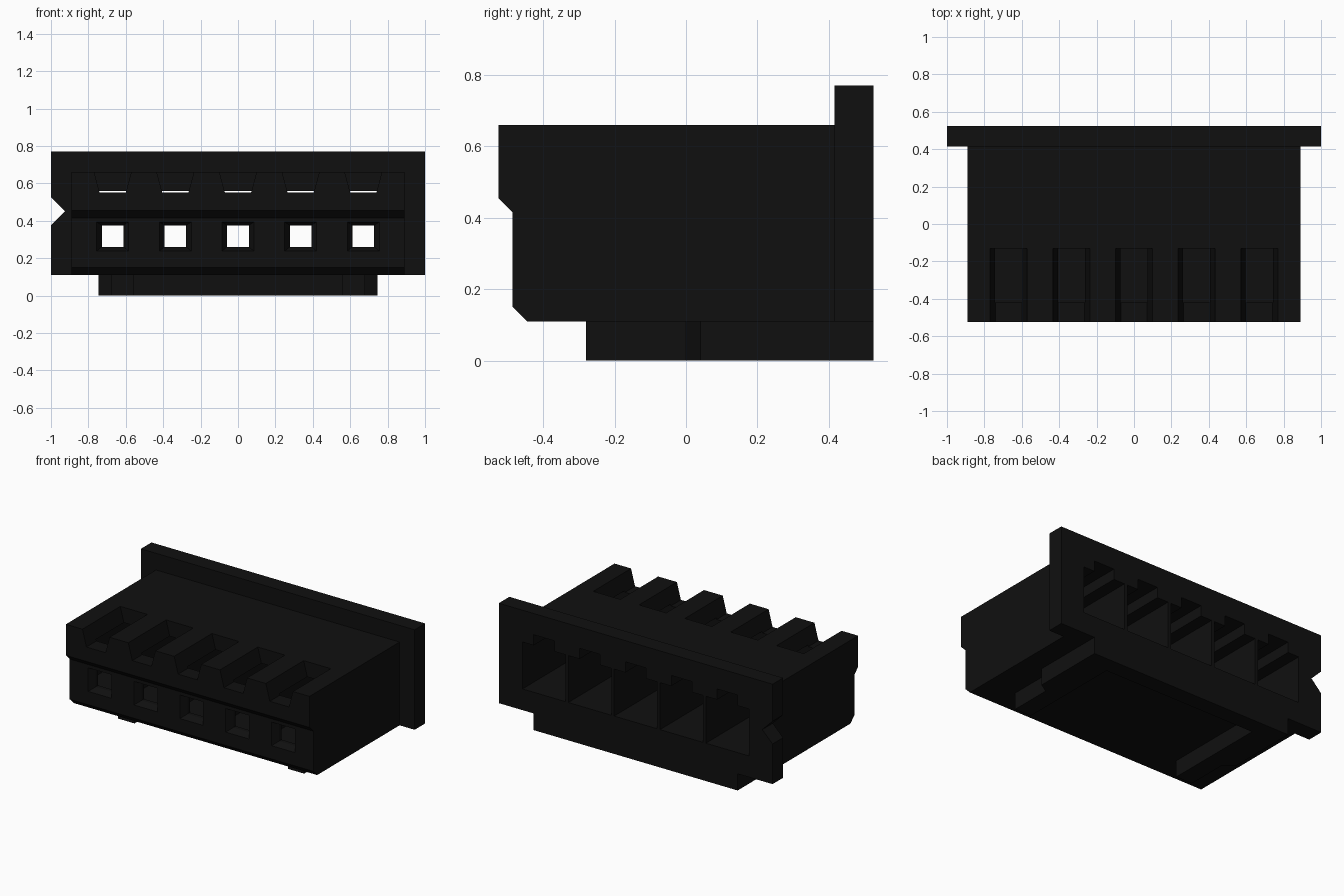
import bpy, bmesh

if "Cube" in bpy.data.objects:
    bpy.data.objects.remove(bpy.data.objects["Cube"])

PITCH = 0.335
CENTRES = [PITCH * i for i in range(-2, 3)]


def loft(name, ring_a, ring_b):
    """Closed solid between two matching rings of 3D points."""
    bm = bmesh.new()
    a = [bm.verts.new(p) for p in ring_a]
    b = [bm.verts.new(p) for p in ring_b]
    bm.faces.new(a)
    bm.faces.new(b[::-1])
    n = len(a)
    for i in range(n):
        j = (i + 1) % n
        bm.faces.new((a[i], b[i], b[j], a[j]))
    bmesh.ops.recalc_face_normals(bm, faces=bm.faces)
    me = bpy.data.meshes.new(name)
    bm.to_mesh(me)
    bm.free()
    ob = bpy.data.objects.new(name, me)
    bpy.context.collection.objects.link(ob)
    return ob


def prism(name, pts, axis, lo, hi):
    """Extrude a 2D outline along the given axis."""
    def ring(t):
        return [p[:axis] + (t,) + p[axis:] for p in pts]
    return loft(name, ring(lo), ring(hi))


def rect(x, half, z0, z1, half_top=None):
    top = half if half_top is None else half_top
    return [(x - half, z0), (x + half, z0), (x + top, z1), (x - top, z1)]


def combine(target, tool, operation):
    mod = target.modifiers.new("combine", 'BOOLEAN')
    mod.operation = operation
    mod.solver = 'EXACT'
    mod.object = tool
    bpy.context.view_layer.update()
    deps = bpy.context.evaluated_depsgraph_get()
    mesh = bpy.data.meshes.new_from_object(target.evaluated_get(deps))
    target.modifiers.clear()
    target.data = mesh
    bpy.data.objects.remove(tool, do_unlink=True)


# Main housing block: side profile with stepped, chamfered front
housing = prism("connector_housing", [
    (-0.525, 0.66), (-0.525, 0.455), (-0.485, 0.415), (-0.485, 0.15),
    (-0.445, 0.11), (0.5, 0.11), (0.5, 0.66)], 0, -0.89, 0.89)

# Rear flange with the V notch on one edge
flange = prism("flange", [
    (-1, 0.11), (1, 0.11), (1, 0.77), (-1, 0.77),
    (-1, 0.525), (-0.925, 0.45), (-1, 0.375)], 1, 0.415, 0.525)
combine(housing, flange, 'UNION')

# U-shaped skirt underneath: two stepped rails and a rear wall
side = [(0.745, 0.525), (0.745, 0.04), (0.68, 0.0), (0.68, -0.28),
        (0.56, -0.28), (0.56, 0.415)]
skirt = prism("skirt", side + [(-x, y) for x, y in reversed(side)], 2, 0.0, 0.18)
combine(housing, skirt, 'UNION')

for x in CENTRES:
    # Terminal cavity open at the back, with a key notch above it
    cavity = prism("cavity", rect(x, 0.157, 0.25, 0.56), 1, -0.42, 0.6)
    combine(housing, cavity, 'DIFFERENCE')
    key = prism("key_notch", rect(x, 0.075, 0.5, 0.63), 1, 0.1, 0.6)
    combine(housing, key, 'DIFFERENCE')
    # Tapered latch slot in the top, open to the front
    slot = prism("latch_slot", rect(x, 0.07, 0.55, 0.69, 0.107), 1, -0.6, -0.13)
    combine(housing, slot, 'DIFFERENCE')
    # Pin hole with a funnel-shaped entry
    hole = prism("pin_hole", rect(x, 0.058, 0.26, 0.375), 1, -0.6, -0.3)
    combine(housing, hole, 'DIFFERENCE')
    outer = [(px, -0.495, pz) for px, pz in rect(x, 0.092, 0.232, 0.398)]
    inner = [(px, -0.445, pz) for px, pz in rect(x, 0.058, 0.26, 0.375)]
    combine(housing, loft("entry", outer, inner), 'DIFFERENCE')

# Black plastic
black = bpy.data.materials.new("black_plastic")
black.diffuse_color = (0.005, 0.005, 0.005, 1)
black.use_nodes = True
black.node_tree.nodes["Principled BSDF"].inputs["Base Color"].default_value = black.diffuse_color
housing.data.materials.clear()
housing.data.materials.append(black)
